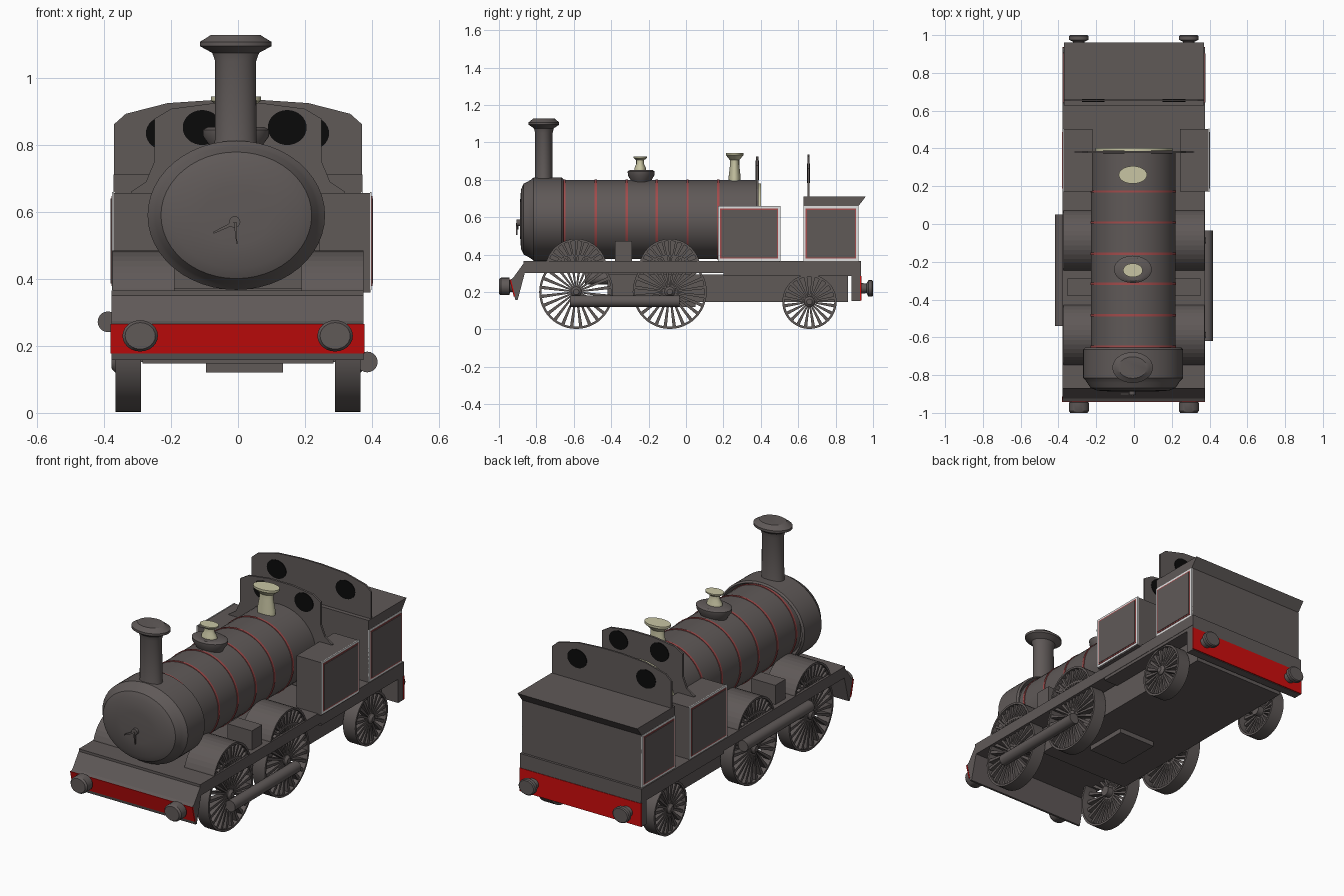
import bpy, bmesh, math
from mathutils import Vector

if "Cube" in bpy.data.objects:
    bpy.data.objects.remove(bpy.data.objects["Cube"])


def mat(name, col):
    m = bpy.data.materials.new(name)
    m.diffuse_color = (*col, 1)
    m.use_nodes = True
    m.node_tree.nodes["Principled BSDF"].inputs["Base Color"].default_value = m.diffuse_color
    return m


GREY = mat("dark_grey", (0.115, 0.1, 0.097))
RED = mat("bright_red", (0.62, 0.004, 0.004))
TRIM = mat("lining_red", (0.36, 0.07, 0.07))
CREAM = mat("cream_brass", (0.58, 0.56, 0.37))
WHITE = mat("white_edge", (0.75, 0.75, 0.75))
BLACK = mat("black", (0.003, 0.003, 0.003))


def finish(name, bm, m, smooth=False):
    bmesh.ops.recalc_face_normals(bm, faces=bm.faces)
    me = bpy.data.meshes.new(name)
    bm.to_mesh(me)
    bm.free()
    me.materials.append(m)
    if smooth:
        me.shade_smooth()
        me.set_sharp_from_angle(angle=math.radians(35))
    ob = bpy.data.objects.new(name, me)
    bpy.context.collection.objects.link(ob)
    return ob


def box(name, x, y, z, m=GREY):
    bm = bmesh.new()
    bmesh.ops.create_cube(bm, size=1)
    for v in bm.verts:
        v.co = [(a + b) / 2 + c * (b - a) for (a, b), c in zip((x, y, z), v.co)]
    return finish(name, bm, m)


def extrude(name, pts, axis, a, b, m=GREY):
    """Prism: pts are (y,z) for axis x, or (x,z) for axis y."""
    bm = bmesh.new()
    co = (lambda p, t: (t, p[0], p[1])) if axis == "x" else (lambda p, t: (p[0], t, p[1]))
    lo = [bm.verts.new(co(p, a)) for p in pts]
    hi = [bm.verts.new(co(p, b)) for p in pts]
    bm.faces.new(lo)
    bm.faces.new(hi)
    n = len(pts)
    for i in range(n):
        j = (i + 1) % n
        bm.faces.new((lo[i], lo[j], hi[j], hi[i]))
    return finish(name, bm, m)


def lathe(name, prof, at, axis, m=GREY, su=1, sv=1, n=40, closed=False):
    """Revolve (radius, height) points about an axis, with an oval section."""
    bm = bmesh.new()
    rings = []
    for r, h in prof:
        ring = []
        for i in range(n):
            t = 2 * math.pi * i / n
            u, v = su * r * math.cos(t), sv * r * math.sin(t)
            p = {"x": (h, u, v), "y": (u, h, v), "z": (u, v, h)}[axis]
            ring.append(bm.verts.new(Vector(p) + Vector(at)))
        rings.append(ring)
    pairs = list(zip(rings, rings[1:])) + ([(rings[-1], rings[0])] if closed else [])
    for a, b in pairs:
        for i in range(n):
            j = (i + 1) % n
            bm.faces.new((a[i], a[j], b[j], b[i]))
    if not closed:
        bm.faces.new(rings[0])
        bm.faces.new(rings[-1])
    return finish(name, bm, m, True)


def spokes(name, y, z, r, x0, x1, count, arc=2 * math.pi, w=0.009):
    """Fan of flat tapered spokes."""
    bm = bmesh.new()
    for i in range(count):
        t = arc * (i + 0.5) / count
        d, s = Vector((0, math.cos(t), math.sin(t))), Vector((0, -math.sin(t), math.cos(t)))
        vs = [bm.verts.new(Vector((x, y, z)) + d * q + s * k)
              for x in (x0, x1)
              for q, k in ((0.015, -w * .4), (r, -w), (r, w), (0.015, w * .4))]
        for f in ((0, 1, 2, 3), (4, 5, 6, 7), (0, 1, 5, 4), (1, 2, 6, 5), (2, 3, 7, 6), (3, 0, 4, 7)):
            bm.faces.new([vs[k] for k in f])
    finish(name, bm, GREY)


# boiler, smokebox and lining bands
BZ = 0.588
lathe("boiler", [(0.224, -0.7), (0.224, 0.385)], (-0.004, 0, BZ), "y", sv=0.945, n=48)
lathe("smokebox", [(0.1, -0.888), (0.19, -0.882), (0.225, -0.868), (0.243, -0.84), (0.25, -0.83),
                   (0.265, -0.815), (0.265, -0.665), (0.255, -0.655), (0.235, -0.69)],
      (-0.005, 0, 0.59), "y", sv=0.84, n=48)
for y in (-0.65, -0.483, -0.317, -0.157, 0.008, 0.172):
    lathe("boiler_band", [(0.22, y - .006), (0.2275, y - .006), (0.2275, y + .006), (0.22, y + .006)],
          (-0.004, 0, BZ), "y", TRIM, sv=0.945, n=48, closed=True)
lathe("boiler_backhead", [(0.205, 0.386), (0.205, 0.402)], (0, 0, BZ), "y", CREAM, sv=0.945)

# smokebox door fastening
lathe("door_knob", [(0.017, -0.905), (0.017, -0.88)], (-0.01, 0, 0.57), "y", n=16)
extrude("door_handle_lower", [(-0.013, 0.57), (-0.005, 0.505), (-0.002, 0.505), (-0.004, 0.57)], "y", -0.91, -0.9)
extrude("door_handle_side", [(-0.01, 0.574), (-0.075, 0.54), (-0.073, 0.535), (-0.01, 0.562)], "y", -0.905, -0.895)

# chimney and boiler-top fittings
lathe("chimney", [(0.075, 0.77), (0.062, 0.815), (0.061, 1.05), (0.07, 1.075), (0.107, 1.095), (0.107, 1.108),
                  (0.09, 1.118), (0.075, 1.128)], (-0.007, -0.76, 0), "z", sv=0.76)
lathe("dome_base", [(0.065, 0.77), (0.08, 0.8), (0.098, 0.825), (0.1, 0.845), (0.085, 0.853)],
      (-0.006, -0.24, 0), "z", sv=0.72)
lathe("dome_valve", [(0.045, 0.85), (0.043, 0.865), (0.03, 0.885), (0.03, 0.905), (0.052, 0.918), (0.052, 0.925)],
      (-0.006, -0.245, 0), "z", CREAM, sv=0.7)
lathe("safety_valve", [(0.052, 0.78), (0.052, 0.815), (0.04, 0.88), (0.04, 0.905), (0.075, 0.932), (0.075, 0.944)],
      (-0.006, 0.26, 0), "z", CREAM, sv=0.62)

# running plate, frame and ash pan
box("running_plate", (-0.378, 0.375), (-0.87, 0.935), (0.302, 0.365))
box("main_frame", (-0.285, 0.285), (-0.42, 0.865), (0.147, 0.294))
box("rear_frame_top", (-0.285, 0.285), (0.2, 0.865), (0.29, 0.31))
box("ash_pan", (-0.095, 0.135), (-0.2, 0.05), (0.12, 0.15))
box("rear_plate_skirt", (-0.376, 0.373), (0.2, 0.935), (0.285, 0.31))

# front apron and both buffer beams
extrude("front_apron", [(-0.86, 0.365), (-0.925, 0.275), (-0.94, 0.266), (-0.912, 0.158), (-0.9, 0.158),
                        (-0.862, 0.302)], "x", -0.378, 0.375)
extrude("front_beam_face", [(-0.943, 0.266), (-0.921, 0.177), (-0.913, 0.177), (-0.935, 0.266)],
        "x", -0.381, 0.377, RED)
box("rear_beam", (-0.376, 0.373), (0.885, 0.932), (0.152, 0.287))
box("rear_beam_face", (-0.378, 0.375), (0.93, 0.938), (0.155, 0.285), RED)
for x in (-0.292, 0.29):
    lathe("front_buffer", [(0.045, -1.0), (0.053, -0.99), (0.053, -0.945), (0.035, -0.94), (0.035, -0.92)],
          (x, 0, 0.23), "y", sv=0.88, n=24)
    lathe("rear_buffer", [(0.045, 1.0), (0.051, 0.995), (0.051, 0.975), (0.03, 0.965), (0.034, 0.935)],
          (x, 0, 0.22), "y", sv=0.85, n=24)


# wheels: wide tyre, hub and spokes
def wheel(name, side, y, r, count):
    a, b = side * 0.29, side * 0.366
    lathe(name + "_tyre", [(r, a), (r, b), (r - 0.012, b), (r - 0.012, a)], (0, y, r + 0.003), "x", n=48, closed=True)
    lathe(name + "_hub", [(0.028, a), (0.028, b), (0.015, b + side * 0.012)], (0, y, r + 0.003), "x", n=20)
    spokes(name + "_spokes", y, r + 0.003, r - 0.008, side * 0.325, side * 0.36, count)


for s in (-1, 1):
    wheel("rear_wheel", s, 0.66, 0.145, 20)
    for y in (-0.587, -0.087):
        wheel("driving_wheel", s, y, 0.198, 24)
        # splasher arch over the driving wheel, spoked on its outer face
        R, cz = 0.165, 0.32
        arc = [(y + R * math.cos(t), cz + R * math.sin(t))
               for t in (math.pi * i / 20 for i in range(21))]
        extrude("splasher", arc, "x", s * 0.19, s * 0.35)
        inner = [(y + (p - y) * .93, cz + (q - cz) * .93) for p, q in arc]
        extrude("splasher_rim", arc + inner[::-1], "x", s * 0.35, s * 0.374)
        spokes("splasher_spokes", y, cz, R * 0.95, s * 0.345, s * 0.366, 13, math.pi, 0.007)
    box("sand_box", sorted((s * 0.2, s * 0.352)), (-0.38, -0.288), (0.36, 0.473))

# coupling rods, at opposite throws
lathe("right_coupling_rod", [(0.031, -0.62), (0.031, -0.035)], (0.386, 0, 0.152), "y", n=20)
lathe("left_coupling_rod", [(0.031, -0.54), (0.031, 0.05)], (-0.388, 0, 0.272), "y", n=20)


# lined panel made of stacked thin plates
def panel(name, side, x, y, z):
    for i, (part, inset, m) in enumerate((("edge", 0, WHITE), ("lining", 0.012, TRIM), ("face", 0.019, GREY))):
        xs = sorted((x - side * 0.002, x + side * 0.0025 * (i + 1)))
        box(name + "_" + part, xs, (y[0] + inset, y[1] - inset), (z[0] + inset, z[1] - inset), m)


# side tanks
for s, x0, x1 in ((1, 0.243, 0.396), (-1, -0.22, -0.373)):
    box("side_tank", sorted((x0, x1)), (0.172, 0.503), (0.36, 0.656))
    panel("tank_panel", s, x1, (0.17, 0.505), (0.367, 0.659))
    panel("bunker_panel", s, s * 0.37, (0.627, 0.922), (0.367, 0.659))

# bunker with overhanging rear lip
extrude("bunker", [(0.627, 0.36), (0.922, 0.36), (0.922, 0.66), (0.962, 0.712), (0.627, 0.712)], "x", -0.371, 0.371)


# cab weather plates with round windows
def mirrored(half):
    return half + [(-x, z) for x, z in reversed(half)]


extrude("front_cab_plate", mirrored([(0.32, 0.37), (0.32, 0.66), (0.275, 0.69), (0.25, 0.75), (0.25, 0.878),
                                     (0.2, 0.908), (0.07, 0.925)]), "y", 0.375, 0.387)
extrude("rear_cab_plate", mirrored([(0.37, 0.70), (0.37, 0.862), (0.335, 0.893), (0.21, 0.925), (0.06, 0.935)]),
        "y", 0.65, 0.66)
for x in (-0.107, 0.147):
    lathe("front_window", [(0.058, 0.372), (0.058, 0.39)], (x, 0, 0.852), "y", BLACK, sv=0.9, n=32)
for x in (-0.215, 0.212):
    lathe("rear_window", [(0.06, 0.647), (0.06, 0.663)], (x, 0, 0.835), "y", BLACK, sv=0.86, n=32)
